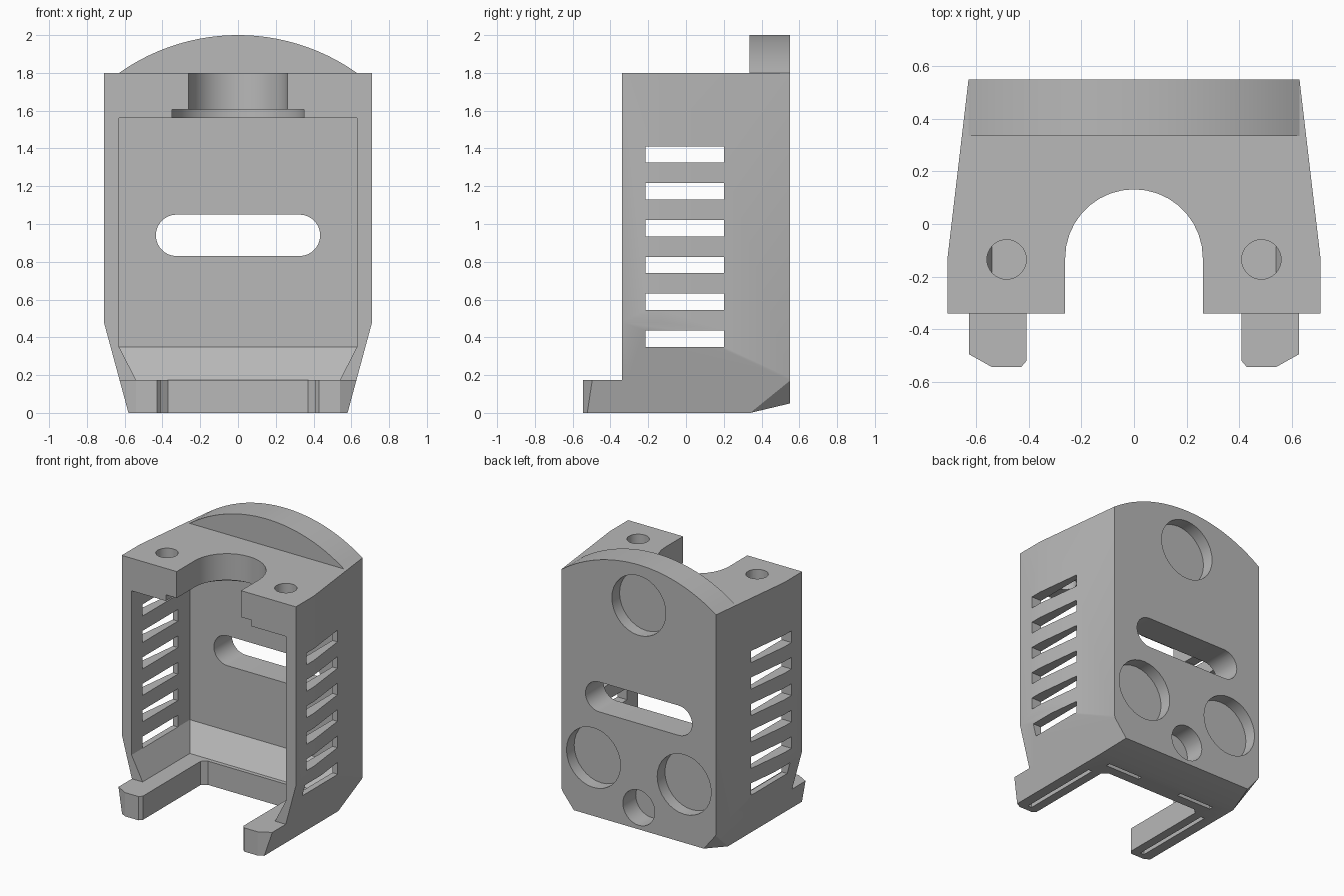
import bpy, bmesh, math
from mathutils import Vector

cube = bpy.data.objects.get("Cube")
if cube:
    bpy.data.objects.remove(cube, do_unlink=True)

grey = bpy.data.materials.new("plain grey")
grey.use_nodes = True
grey.diffuse_color = (0.48, 0.48, 0.48, 1)
grey.node_tree.nodes["Principled BSDF"].inputs["Base Color"].default_value = (0.48, 0.48, 0.48, 1)


def prism(name, outline, lo, hi, axis="z", planes=()):
    """Extrude an outline along an axis, then trim it by (point, outward normal) planes."""
    place = {"z": lambda a, b, t: (a, b, t),
             "y": lambda a, b, t: (a, t, b),
             "x": lambda a, b, t: (t, a, b)}[axis]
    bm = bmesh.new()
    face = bm.faces.new([bm.verts.new(place(a, b, lo)) for a, b in outline])
    new = bmesh.ops.extrude_face_region(bm, geom=[face])["geom"]
    shift = Vector(place(0, 0, hi - lo))
    bmesh.ops.translate(bm, verts=[v for v in new if isinstance(v, bmesh.types.BMVert)], vec=shift)
    for point, normal in planes:
        bmesh.ops.bisect_plane(bm, geom=bm.verts[:] + bm.edges[:] + bm.faces[:], dist=1e-5,
                               plane_co=point, plane_no=normal, clear_outer=True)
        bmesh.ops.holes_fill(bm, edges=[e for e in bm.edges if e.is_boundary])
    bmesh.ops.recalc_face_normals(bm, faces=bm.faces[:])
    mesh = bpy.data.meshes.new(name)
    bm.to_mesh(mesh)
    bm.free()
    mesh.materials.append(grey)
    obj = bpy.data.objects.new(name, mesh)
    bpy.context.collection.objects.link(obj)
    return obj


def combine(target, tool, operation="DIFFERENCE"):
    """Apply a boolean and discard the tool."""
    tool.hide_render = True
    mod = target.modifiers.new("shape", "BOOLEAN")
    mod.operation, mod.object, mod.solver = operation, tool, "EXACT"
    bpy.context.view_layer.objects.active = target
    bpy.ops.object.modifier_apply(modifier=mod.name)
    bpy.data.objects.remove(tool, do_unlink=True)


def mirrored(half):
    return half + [(-a, b) for a, b in reversed(half)]


def box(x0, x1, y0, y1):
    return [(x0, y0), (x1, y0), (x1, y1), (x0, y1)]


def arc(cx, cy, r, start, end, steps):
    angles = [math.radians(start + (end - start) * i / steps) for i in range(steps + 1)]
    return [(cx + r * math.cos(a), cy + r * math.sin(a)) for a in angles]


def circle(cx, cy, r, steps=32):
    return arc(cx, cy, r, 0, 360, steps)[:-1]


# Trimming planes: tapered lower sides, sloped rear underside, rear corners
trims = [((0, 0.34, 0), (0, 0.05, -0.21))]
tapers = []
for s in (1, -1):
    tapers.append(((s * 0.58, 0, 0), (s * 0.48, 0, -0.13)))
    corner = Vector((0.58, 0.34, 0))
    n = (Vector((0.63, 0.55, 0.175)) - corner).cross(Vector((0.53, 0.55, 0.05)) - corner)
    n *= math.copysign(1, n.x)
    trims.append(((s * corner.x, corner.y, 0), (s * n.x, n.y, n.z)))

# Main housing block
plan = mirrored([(0.71, -0.34), (0.71, -0.13), (0.63, 0.55)])
housing = prism("housing", plan, 0, 1.8, planes=tapers + trims)

# Rounded rear crest
crest_r = 1.09
half = math.degrees(math.asin(0.63 / crest_r))
crest = arc(0, 2 - crest_r, crest_r, 90 - half, 90 + half, 23)
combine(housing, prism("crest", crest + [(-0.6, 1.7), (0.6, 1.7)], 0.335, 0.55, "y"), "UNION")

# Two forward feet
for s in (1, -1):
    foot = [(0.4, -0.3), (0.4, -0.51), (0.43, -0.545), (0.54, -0.545), (0.66, -0.478), (0.66, -0.3)]
    combine(housing, prism("foot", [(s * x, y) for x, y in foot], 0, 0.175, planes=tapers), "UNION")

# Open front cavity with sloped floor edge
section = mirrored([(0.54, 0.175), (0.63, 0.35), (0.63, 1.56)])
slope = [((0, 0.34, 0.35), (0, 0.175, -0.13))]
combine(housing, prism("cavity", section, -0.8, 0.34, "y", slope))

# Floor opening between the feet
opening = mirrored([(0.41, -0.8), (0.41, 0.15), (0.37, 0.18)])
combine(housing, prism("floor_opening", opening, -0.1, 0.2))

# Arched notch in the top and the wider step below it
for r, lo, hi in ((0.262, 1.5, 1.9), (0.35, 1.5, 1.605)):
    combine(housing, prism("notch", [(r, -0.5)] + arc(0, -0.13, r, 0, 180, 18) + [(-r, -0.5)], lo, hi))

# Screw holes in the top
for s in (1, -1):
    combine(housing, prism("screw_hole", circle(s * 0.485, -0.135, 0.075), 1.5, 1.9))

# Side vents
for i in range(6):
    z = 0.35 + 0.195 * i
    combine(housing, prism("vent", box(-0.215, 0.2, z, z + 0.086), -0.9, 0.9, "x"))

# Rear window with round ends
window = arc(0.325, 0.94, 0.11, -90, 90, 14) + arc(-0.325, 0.94, 0.11, 90, 270, 14)
combine(housing, prism("rear_window", window, 0.2, 0.7, "y"))

# Round rear pockets
for x, z, r, depth in ((0, 1.7, 0.22, 0.09), (0.37, 0.48, 0.22, 0.09),
                       (-0.37, 0.48, 0.22, 0.09), (0, 0.21, 0.13, 0.15)):
    combine(housing, prism("pocket", circle(x, z, r), 0.55 - depth, 0.7, "y"))

# Thin grooves under the feet and rear floor
for s in (1, -1):
    for x0, x1, y0, y1 in ((0.475, 0.505, -0.5, 0.13), (0.17, 0.45, 0.25, 0.28)):
        combine(housing, prism("groove", box(s * x0, s * x1, y0, y1), -0.1, 0.08))

# Smooth the curved faces, keep the edges crisp
bpy.ops.object.select_all(action="DESELECT")
housing.select_set(True)
bpy.context.view_layer.objects.active = housing
bpy.ops.object.shade_smooth_by_angle(angle=math.radians(25))
